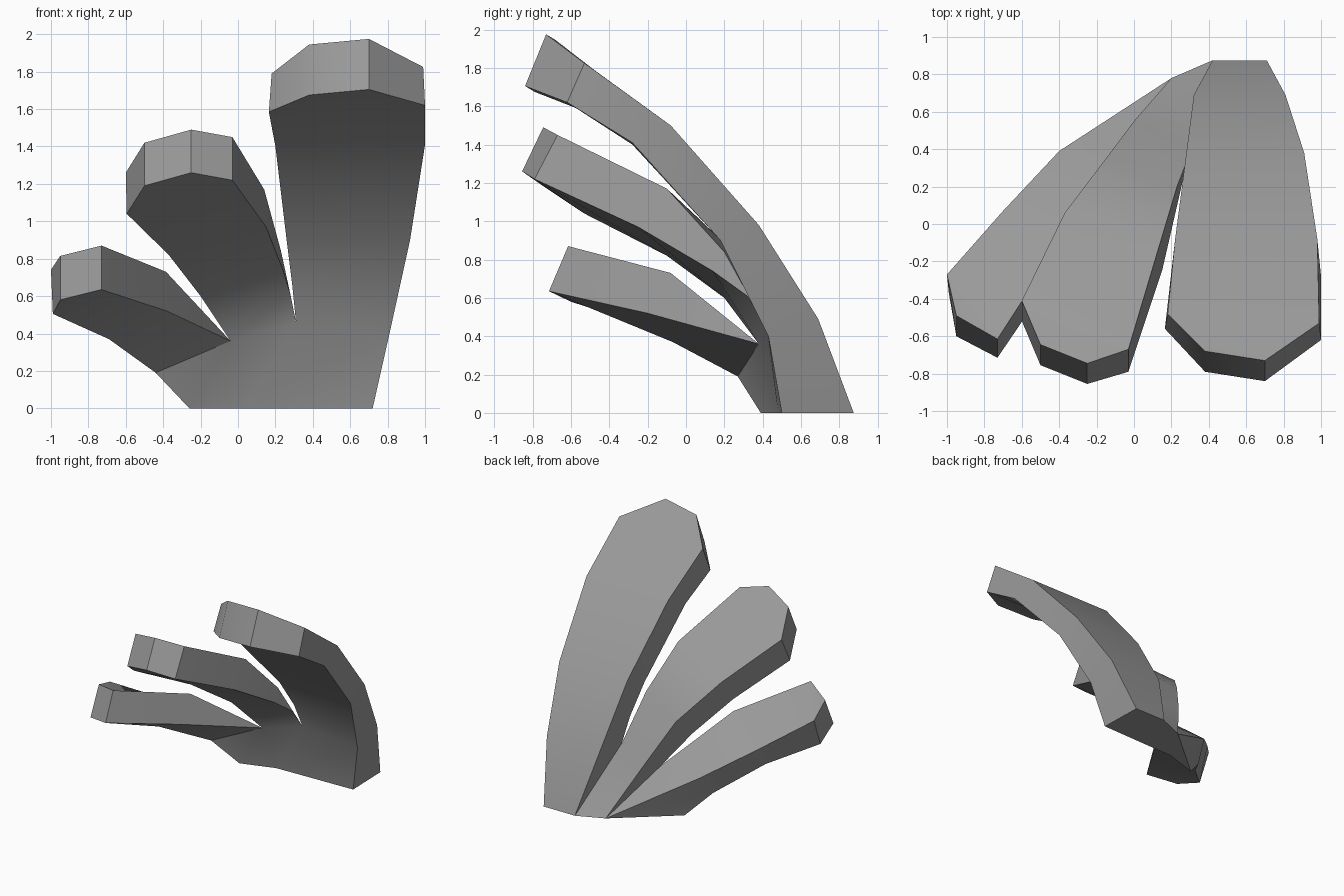
import bpy
import bmesh
import math
from mathutils import Vector

default_cube = bpy.data.objects.get("Cube")
if default_cube:
    bpy.data.objects.remove(default_cube, do_unlink=True)

bm = bmesh.new()
known = {}


def vertex(point):
    """Reuse one vertex wherever parts share a point."""
    key = tuple(round(value, 3) for value in point)
    if key not in known:
        known[key] = bm.verts.new(key)
    return known[key]


def face(points):
    corners = list(dict.fromkeys(vertex(p) for p in points))
    if len(corners) > 2 and not bm.faces.get(corners):
        bm.faces.new(corners)


def strip(first, second):
    """Bridge two edge paths, repeating the start of the shorter one."""
    count = max(len(first), len(second))
    first = [first[0]] * (count - len(first)) + list(first)
    second = [second[0]] * (count - len(second)) + list(second)
    for i in range(count - 1):
        face((first[i], first[i + 1], second[i + 1], second[i]))


def lobe_tip(upper_left, upper_right, lower_left, lower_right, points, drop):
    """Close the rounded end of a lobe with two caps and a rim."""
    lowered = [Vector(p) + Vector((0, -0.11, -drop)) for p in points]
    top = [upper_left[-1], *points, upper_right[-1]]
    bottom = [lower_left[-1], *lowered, lower_right[-1]]
    face(top)
    face(bottom)
    strip(top, bottom)


# Shared points of the base and the two notches between the lobes
back_right, back_mid, back_left = (.71, .875, 0), (.42, .875, 0), (.2, .78, 0)
front_left, front_mid, front_right = (-.26, .39, 0), (.02, .48, 0), (.72, .5, 0)
notch_a, notch_b = (.31, .41, .46), (-.04, .38, .36)
palm_left, palm_right = (-.44, .27, .19), (.81, .43, .40)

# Palm: underside and front
face((back_right, back_mid, back_left, front_left, front_mid, front_right))
strip((front_left, front_mid, front_mid, front_right),
      (palm_left, notch_b, notch_a, palm_right))

# Tall lobe
ul = [back_mid, (.32, .69, .49), (.28, .38, .98), (.22, -.08, 1.5), (.18, -.48, 1.79)]
ur = [back_right, (.81, .69, .49), (.91, .38, .98), (.98, -.08, 1.5), (.99, -.53, 1.825)]
ll = [notch_a, (.29, .33, .66), (.26, .18, .9), (.2, -.28, 1.4), (.165, -.56, 1.585)]
lr = [palm_right, (.92, .18, .9), (1, -.28, 1.41), (1, -.62, 1.62)]
strip(ul, ur)
strip(ul, ll)
strip(ll, lr)
strip(ur, [front_right] + lr)
lobe_tip(ul, ur, ll, lr, [(.38, -.68, 1.945), (.7, -.73, 1.975)], .27)

# Middle lobe
ul = [back_left, (0, .55, .42), (-.15, .35, .74), (-.37, .06, 1.02), (-.6, -.41, 1.26)]
ur = [back_mid, notch_a, (.23, .2, .84), (.14, -.1, 1.17), (-.03, -.67, 1.45)]
ll = [notch_b, (-.2, .2, .6), (-.37, -.1, .82), (-.595, -.53, 1.04)]
lr = [notch_a, (.28, .32, .61), (.24, .14, .74), (.15, -.25, .97), (-.03, -.79, 1.22)]
strip(ul, ur)
strip(ul, ll)
strip(ll, lr)
strip(ur[1:], lr)
lobe_tip(ul, ur, ll, lr, [(-.5, -.645, 1.42), (-.25, -.745, 1.49)], .23)

# Short lobe
ul = [back_left, (-.4, .39, .35), (-.7, .07, .54), (-1, -.27, .74)]
ur = [back_left, notch_b, (-.385, -.08, .73), (-.73, -.615, .87)]
ll = [front_left, palm_left, (-.69, -.07, .37), (-.99, -.37, .505)]
lr = [notch_b, (-.38, -.2, .52), (-.73, -.715, .635)]
strip(ul, ur)
strip(ul, ll)
strip(ll[1:], lr)
strip(ur[1:], lr)
lobe_tip(ul, ur, ll, lr, [(-.95, -.49, .815)], .235)

# Finished object
bmesh.ops.recalc_face_normals(bm, faces=bm.faces[:])
mesh = bpy.data.meshes.new("three_lobed_frond")
bm.to_mesh(mesh)
bm.free()
frond = bpy.data.objects.new("three_lobed_frond", mesh)
bpy.context.collection.objects.link(frond)

# Plain grey material
grey = bpy.data.materials.new("mid_grey")
grey.use_nodes = True
colour = (.32, .32, .32, 1)
grey.diffuse_color = colour
grey.node_tree.nodes["Principled BSDF"].inputs["Base Color"].default_value = colour
mesh.materials.append(grey)

# Soft bends with crisp rims
bpy.ops.object.select_all(action='DESELECT')
frond.select_set(True)
bpy.context.view_layer.objects.active = frond
bpy.ops.object.shade_smooth_by_angle(angle=math.radians(40))
